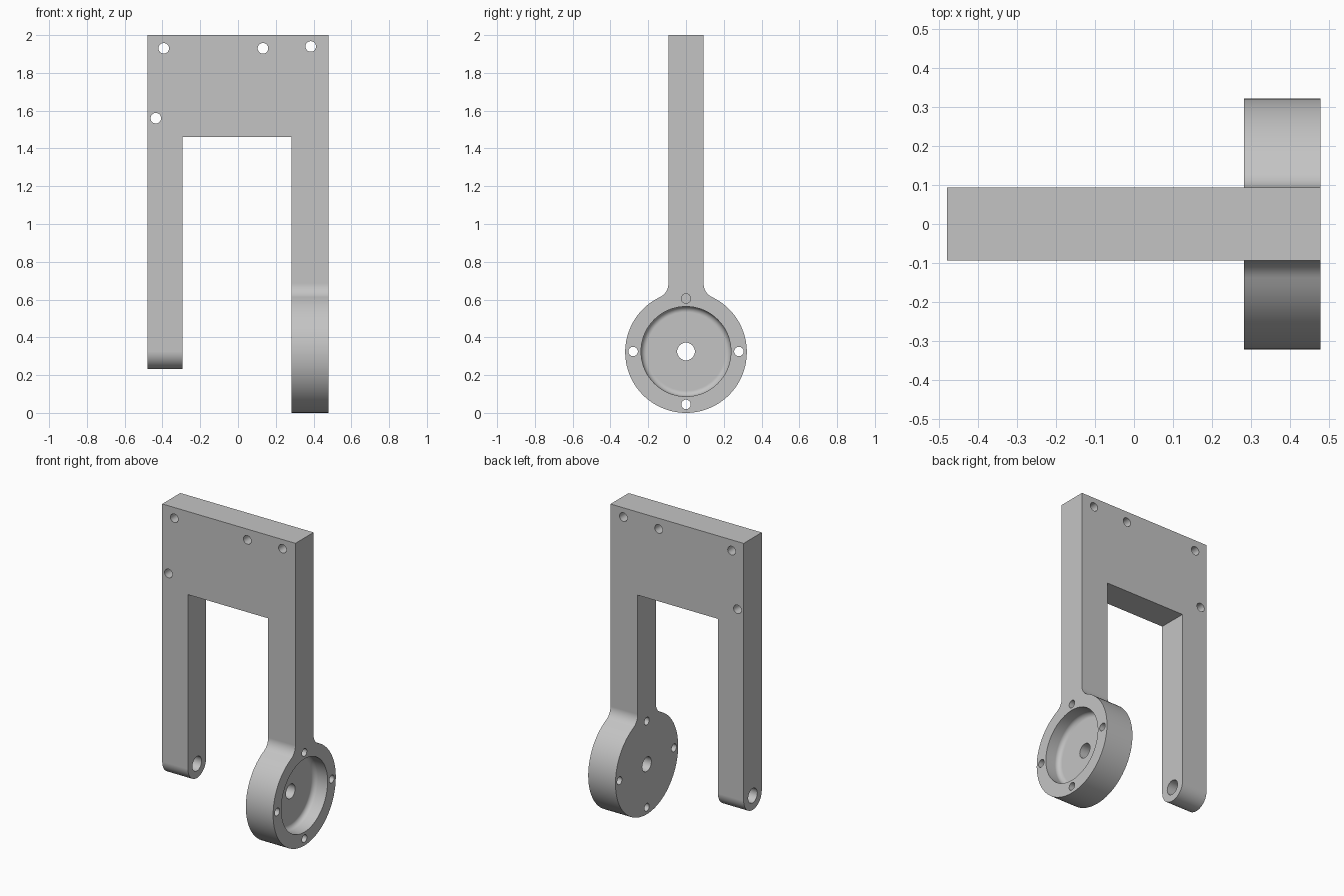
import bpy, bmesh
from math import sin, cos, pi, atan2, radians, sqrt
from mathutils import Vector, Matrix

cube = bpy.data.objects.get("Cube")
if cube:
    bpy.data.objects.remove(cube)

grey = bpy.data.materials.new("matte grey")
grey.use_nodes = True
COLOUR = (0.55, 0.55, 0.55, 1)
grey.diffuse_color = COLOUR
grey.node_tree.nodes["Principled BSDF"].inputs["Base Color"].default_value = COLOUR

HALF = 0.093           # half thickness of the bar stock
DISC_R = 0.322         # motor cup radius, also its centre height
AXIS = 0.325           # pivot height
X_LEFT, X_RIGHT = -0.48, 0.478
ARM_IN, CUP_IN = -0.295, 0.282


def add_object(name, bm):
    bmesh.ops.recalc_face_normals(bm, faces=bm.faces)
    mesh = bpy.data.meshes.new(name)
    bm.to_mesh(mesh)
    bm.free()
    mesh.materials.append(grey)
    obj = bpy.data.objects.new(name, mesh)
    bpy.context.collection.objects.link(obj)
    return obj


def extrude_x(name, outline, x0, x1):
    """Extrude a (y, z) outline along x."""
    bm = bmesh.new()
    face = bm.faces.new([bm.verts.new((x0, y, z)) for y, z in outline])
    res = bmesh.ops.extrude_face_region(bm, geom=[face])
    moved = [g for g in res["geom"] if isinstance(g, bmesh.types.BMVert)]
    bmesh.ops.translate(bm, verts=moved, vec=(x1 - x0, 0, 0))
    return add_object(name, bm)


def arc(cy, cz, r, a0, a1, n):
    return [(cy + r * cos(a0 + (a1 - a0) * i / n),
             cz + r * sin(a0 + (a1 - a0) * i / n)) for i in range(n + 1)]


def rod(name, centre, r, axis, length=1.0):
    bm = bmesh.new()
    turn = Vector((0, 0, 1)).rotation_difference(Vector(axis)).to_matrix().to_4x4()
    bmesh.ops.create_cone(bm, cap_ends=True, segments=32, radius1=r, radius2=r,
                          depth=length, matrix=Matrix.Translation(centre) @ turn)
    return add_object(name, bm)


def lathe_x(name, profile, cz, steps=72):
    """Spin an (x, radius) profile about the x axis and cap both ends."""
    bm = bmesh.new()
    rings = [[bm.verts.new((x, y, z)) for y, z in arc(0, cz, r, 0, 2 * pi, steps)[:-1]]
             for x, r in profile]
    for a, b in zip(rings, rings[1:]):
        for i in range(steps):
            j = (i + 1) % steps
            bm.faces.new((a[i], a[j], b[j], b[i]))
    bm.faces.new(rings[0])
    bm.faces.new(rings[-1])
    return add_object(name, bm)


# Slim arm with a rounded lower end
arm_outline = arc(0, AXIS, HALF, pi, 2 * pi, 24) + [(HALF, 2), (-HALF, 2)]
bracket = extrude_x("fork_bracket", arm_outline, X_LEFT, ARM_IN)

# Thick arm flowing through fillets into the round cup
FILLET = 0.08
fy = HALF + FILLET
fz = DISC_R + sqrt((DISC_R + FILLET) ** 2 - fy ** 2)
ang = atan2(fz - DISC_R, fy)
cup_outline = (arc(0, DISC_R, DISC_R, -pi - ang, ang, 80)
               + arc(fy, fz, FILLET, pi + ang, pi, 10)
               + [(HALF, 2), (-HALF, 2)]
               + arc(-fy, fz, FILLET, 0, -ang, 10))
# The outline meets itself at the fillet tangents
cup_outline = [p for i, p in enumerate(cup_outline)
               if (Vector(p) - Vector(cup_outline[i - 1])).length > 1e-4]
cup_arm = extrude_x("cup_arm", cup_outline, CUP_IN, X_RIGHT)

# Plate bridging the two arms
plate = extrude_x("bridge_plate",
                  [(-HALF, 1.46), (HALF, 1.46), (HALF, 2), (-HALF, 2)], ARM_IN, CUP_IN)

# Cutters: cup recess with rounded floor edge, pivot bore, screw holes
floor, rim, rnd = X_RIGHT - 0.1, 0.238, 0.03
recess = [(floor + rnd - rnd * cos(i * pi / 16), rim - rnd + rnd * sin(i * pi / 16))
          for i in range(9)] + [(X_RIGHT + 0.1, rim)]
cutters = [lathe_x("recess_cutter", recess, AXIS),
           rod("pivot_cutter", (0, 0, AXIS), 0.047, (1, 0, 0), 2)]
for y, z in ((0.28, 0), (-0.28, 0), (0, 0.28), (0, -0.28)):
    cutters.append(rod("cup_screw_cutter", (0.4, y, AXIS + z), 0.025, (1, 0, 0), 0.5))
for x, z in ((-0.393, 1.93), (0.132, 1.93), (0.385, 1.94), (-0.435, 1.56)):
    cutters.append(rod("plate_screw_cutter", (x, 0, z), 0.028, (0, 1, 0)))

for other, op in [(plate, 'UNION'), (cup_arm, 'UNION')] + [(c, 'DIFFERENCE') for c in cutters]:
    mod = bracket.modifiers.new(op.lower(), 'BOOLEAN')
    mod.operation, mod.solver, mod.object = op, 'EXACT', other

# Bake the booleans, remove the helpers and tidy flat regions
bpy.context.view_layer.update()
baked = bpy.data.meshes.new_from_object(
    bracket.evaluated_get(bpy.context.evaluated_depsgraph_get()))
bracket.modifiers.clear()
bracket.data = baked
for obj in [plate, cup_arm] + cutters:
    bpy.data.objects.remove(obj)
bm = bmesh.new()
bm.from_mesh(baked)
bmesh.ops.remove_doubles(bm, verts=bm.verts, dist=1e-5)
bmesh.ops.dissolve_limit(bm, angle_limit=radians(0.5), verts=bm.verts, edges=bm.edges)
bm.to_mesh(baked)
bm.free()

# Smooth curves, crisp edges, clean flats
bpy.ops.object.select_all(action='DESELECT')
bracket.select_set(True)
bpy.context.view_layer.objects.active = bracket
bpy.ops.object.shade_smooth_by_angle(angle=radians(30))
weighted = bracket.modifiers.new("clean_flats", 'WEIGHTED_NORMAL')
weighted.keep_sharp = True
